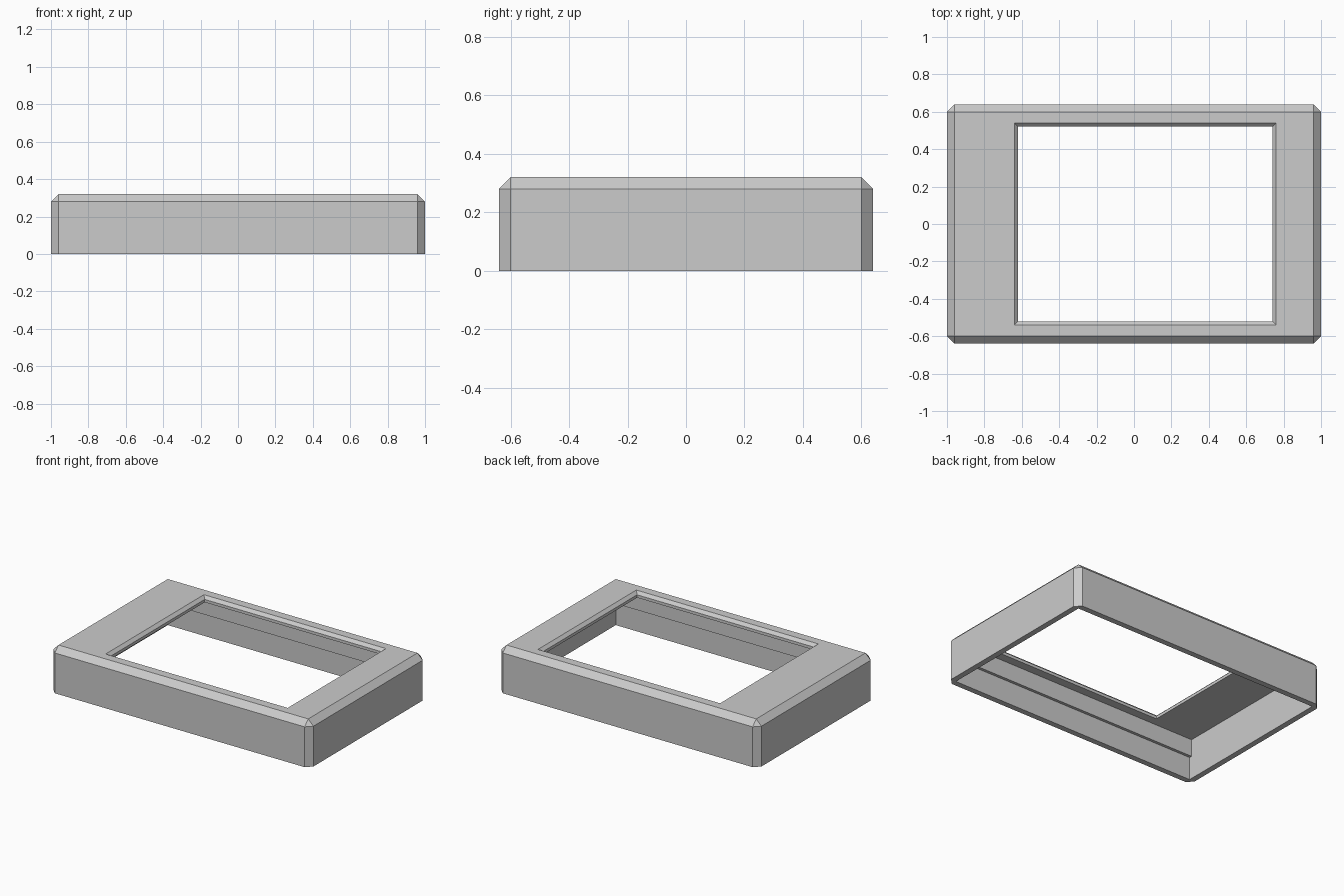
import bpy
import bmesh

default = bpy.data.objects.get("Cube")
if default:
    bpy.data.objects.remove(default, do_unlink=True)

HALF_X, HALF_Y, HEIGHT = 1.0, 0.64, 0.32
WALL = 0.04      # wall thickness, also the outer chamfer
STEP = 0.02      # inner ledge depth and window chamfer
LEDGE_Z = 0.16

grey = bpy.data.materials.new("light_grey")
grey.use_nodes = True
grey.diffuse_color = (0.6, 0.6, 0.6, 1)
grey.node_tree.nodes["Principled BSDF"].inputs["Base Color"].default_value = grey.diffuse_color


def make_object(name, bm):
    bmesh.ops.recalc_face_normals(bm, faces=bm.faces)
    mesh = bpy.data.meshes.new(name)
    bm.to_mesh(mesh)
    bm.free()
    mesh.materials.append(grey)
    obj = bpy.data.objects.new(name, mesh)
    bpy.context.collection.objects.link(obj)
    return obj


def loft(name, rings):
    """Closed solid through a list of equal-length point rings."""
    bm = bmesh.new()
    loops = [[bm.verts.new(p) for p in ring] for ring in rings]
    for a, b in zip(loops, loops[1:]):
        for i in range(len(a)):
            j = (i + 1) % len(a)
            bm.faces.new((a[i], a[j], b[j], b[i]))
    bm.faces.new(loops[0])
    bm.faces.new(loops[-1])
    return make_object(name, bm)


def window_ring(grow, z):
    x0, x1, y = -0.62 - grow, 0.74 + grow, 0.52 + grow
    return [(x0, -y, z), (x1, -y, z), (x1, y, z), (x0, y, z)]


def cut(target, cutter):
    mod = target.modifiers.new("cut", "BOOLEAN")
    mod.operation = "DIFFERENCE"
    mod.solver = "EXACT"
    mod.object = cutter
    bpy.ops.object.select_all(action="DESELECT")
    bpy.context.view_layer.objects.active = target
    target.select_set(True)
    bpy.ops.object.modifier_apply(modifier=mod.name)
    bpy.data.objects.remove(cutter, do_unlink=True)


# Outer casing: box chamfered on every edge except around the base
bm = bmesh.new()
bmesh.ops.create_cube(bm, size=2)
for v in bm.verts:
    v.co = (v.co.x * HALF_X, v.co.y * HALF_Y, (v.co.z + 1) * HEIGHT / 2)
edges = [e for e in bm.edges if any(v.co.z > 0.01 for v in e.verts)]
bmesh.ops.bevel(bm, geom=edges, offset=WALL, offset_type="OFFSET", segments=1,
                profile=0.5, affect="EDGES")
casing = make_object("bezel_casing", bm)

# Hollow underside, narrower above a ledge on the long walls
low, high, ceiling = HALF_Y - WALL, HALF_Y - WALL - STEP, HEIGHT - WALL
section = [(-low, -0.1), (low, -0.1), (low, LEDGE_Z), (high, LEDGE_Z),
           (high, ceiling), (-high, ceiling), (-high, LEDGE_Z), (-low, LEDGE_Z)]
inner_x = HALF_X - WALL
cut(casing, loft("cavity_cutter", [[(x, y, z) for y, z in section]
                                   for x in (-inner_x, inner_x)]))

# Off-centre window with a chamfered rim
cut(casing, loft("window_cutter", [window_ring(0, 0.2),
                                   window_ring(0, HEIGHT - STEP),
                                   window_ring(2 * STEP, HEIGHT + STEP)]))
